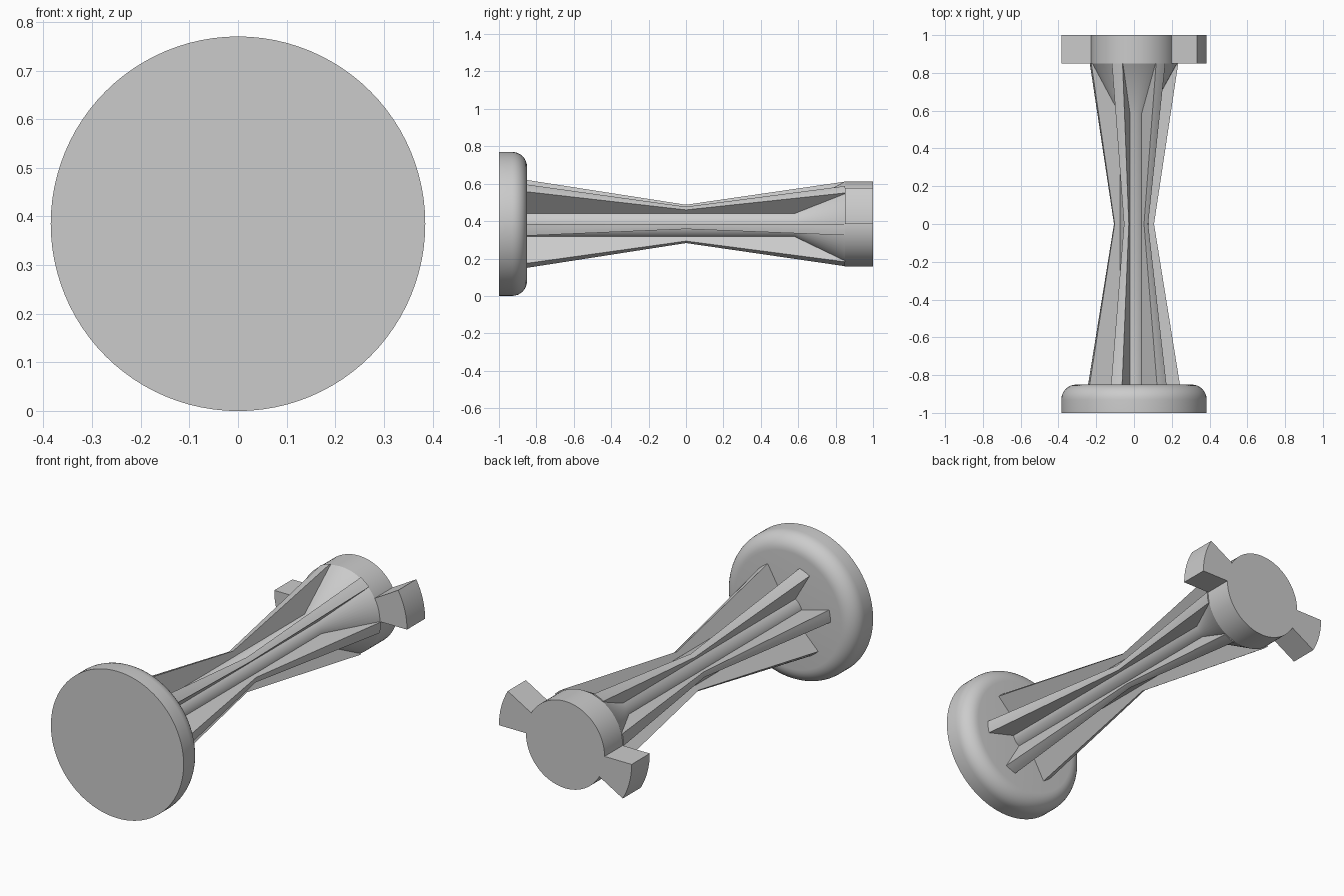
import bpy, bmesh
from math import sin, cos, pi, radians

if "Cube" in bpy.data.objects:
    bpy.data.objects.remove(bpy.data.objects["Cube"])

AXIS_Z = 0.385      # height of the lengthwise axis
BASE_R = 0.385
HEAD_R = 0.228
SHAFT_R = 0.078
INNER = 0.85        # where the shaft meets both end discs

GREY = (0.6, 0.6, 0.6, 1)
grey = bpy.data.materials.new("plain grey")
grey.use_nodes = True
grey.diffuse_color = GREY
grey.node_tree.nodes["Principled BSDF"].inputs["Base Color"].default_value = GREY


def polar(r, a, y):
    return (r * cos(a), y, AXIS_Z + r * sin(a))


def loft(name, rings):
    """Skin a list of equal closed loops, cap both ends and shade it."""
    bm = bmesh.new()
    loops = [[bm.verts.new(p) for p in ring] for ring in rings]
    n = len(loops[0])
    for lo, hi in zip(loops, loops[1:]):
        for i in range(n):
            j = (i + 1) % n
            bm.faces.new((lo[i], lo[j], hi[j], hi[i]))
    bm.faces.new(loops[0])
    bm.faces.new(loops[-1])
    bmesh.ops.recalc_face_normals(bm, faces=bm.faces)
    mesh = bpy.data.meshes.new(name)
    bm.to_mesh(mesh)
    bm.free()
    mesh.materials.append(grey)
    obj = bpy.data.objects.new(name, mesh)
    bpy.context.collection.objects.link(obj)
    bpy.ops.object.select_all(action='DESELECT')
    obj.select_set(True)
    bpy.context.view_layer.objects.active = obj
    bpy.ops.object.shade_smooth_by_angle(angle=radians(30))
    return obj


def lathe(name, profile, sides=72):
    """Turn (y, radius) points around the lengthwise axis."""
    return loft(name, [[polar(r, 2 * pi * i / sides, y) for i in range(sides)]
                       for y, r in profile])


def sector(name, profile, inner_r, start, end, steps):
    """Pie-slice bar whose outer radius follows (y, radius) points."""
    arc = [radians(start + (end - start) * i / steps) for i in range(steps + 1)]
    return loft(name, [[polar(r, a, y) for a in arc] +
                       [polar(inner_r, a, y) for a in reversed(arc)]
                       for y, r in profile])


# Base disc with a rounded rear rim
fillet = 0.08
rim = [(-INNER - fillet + fillet * sin(t), BASE_R - fillet + fillet * cos(t))
       for t in (pi / 2 * i / 8 for i in range(9))]
lathe("base_disc", [(-1, BASE_R)] + rim, 96)

# Shaft flaring into the head
lathe("shaft", [(-INNER - 0.02, SHAFT_R), (0.58, SHAFT_R), (INNER, HEAD_R)])
lathe("head", [(INNER, HEAD_R), (1, HEAD_R)])

# Six wedge-shaped ribs, narrow at the waist
for k in range(6):
    sector(f"rib_{k + 1}", [(-INNER, 0.243), (0, 0.106), (INNER, 0.234)],
           0.01, 60 * k - 15, 60 * k, 3)

# Two locking lugs on opposite sides of the head
for name, start in (("left_lug", 0), ("right_lug", 180)):
    sector(name, [(INNER, BASE_R), (1, BASE_R)], 0.22, start, start + 30, 8)
